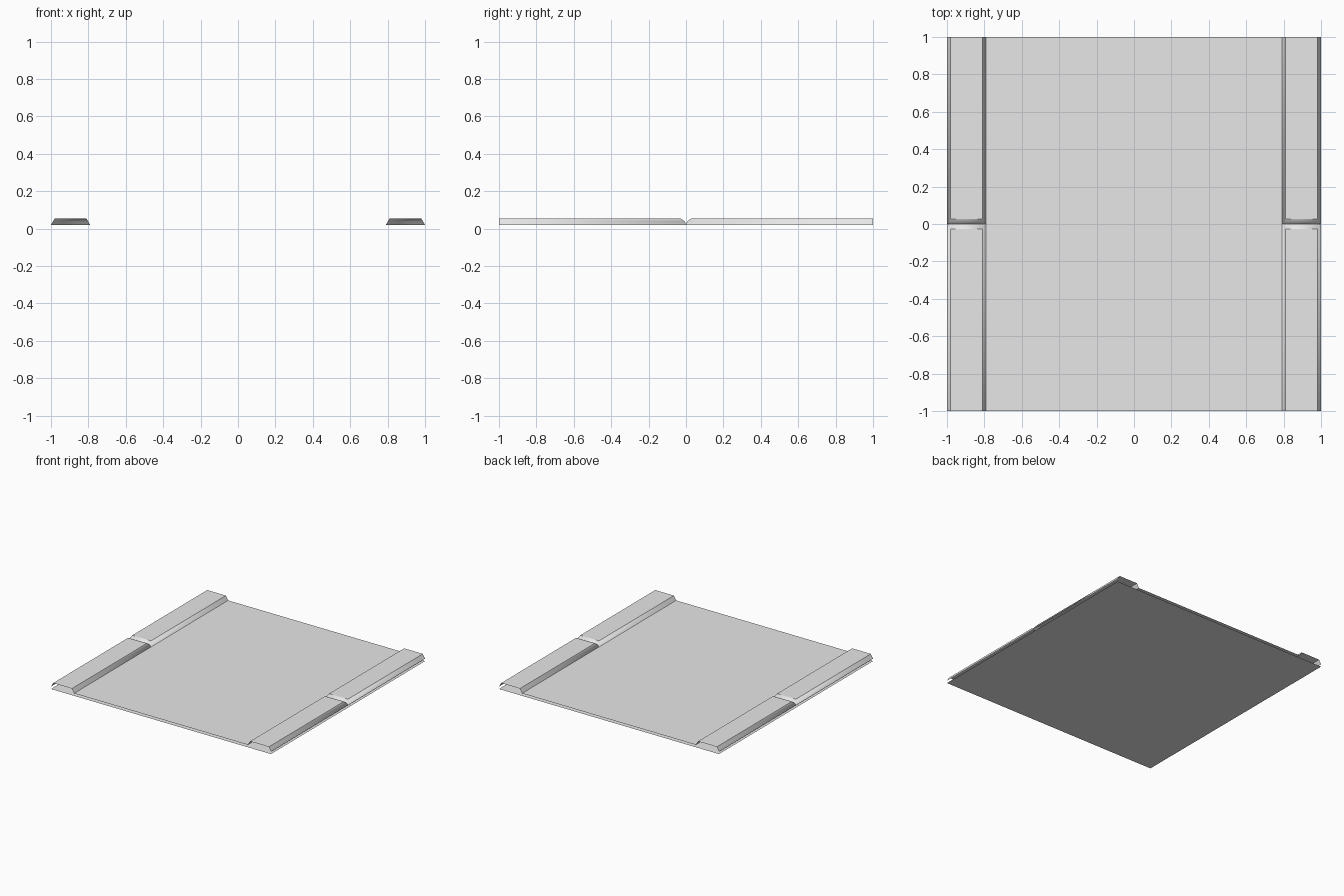
import bpy

cube = bpy.data.objects.get("Cube")
if cube:
    bpy.data.objects.remove(cube, do_unlink=True)

grey = bpy.data.materials.new("light_grey")
grey.use_nodes = True
colour = (0.8, 0.8, 0.8, 1)
grey.diffuse_color = colour
grey.node_tree.nodes["Principled BSDF"].inputs["Base Color"].default_value = colour

LOW, HIGH = 0.02, 0.054      # underside and top of the kerbs
OUTER, INNER = 1.0, 0.79     # kerb extent across
LEAN = 0.02                  # how far the sloped sides lean in


def add_object(name, verts, faces):
    mesh = bpy.data.meshes.new(name)
    mesh.from_pydata(verts, [], faces)
    mesh.materials.append(grey)
    obj = bpy.data.objects.new(name, mesh)
    bpy.context.collection.objects.link(obj)
    return obj


def sheet(name, half_x, z):
    add_object(name, [(-half_x, -1, z), (half_x, -1, z),
                      (half_x, 1, z), (-half_x, 1, z)], [(0, 1, 2, 3)])


def kerb(name, sx, sy):
    # Side outline (y, z): outer end, top, chamfer to the joint, joint wall
    outline = [(1, LOW), (1, HIGH), (0.027, HIGH), (0.005, 0.037), (0.001, LOW)]
    n = len(outline)
    verts = []
    for edge, inward in ((OUTER, -1), (INNER, 1)):
        for y, z in outline:
            lean = LEAN * (z - LOW) / (HIGH - LOW)
            verts.append((sx * (edge + inward * lean), sy * y, z))
    # Two sloped sides, then top, chamfer and joint wall; far end and base open
    faces = [tuple(range(n)), tuple(reversed(range(n, 2 * n)))]
    faces += [(i + 1, i, n + i, n + i + 1) for i in range(1, n - 1)]
    if sx * sy < 0:
        faces = [tuple(reversed(f)) for f in faces]
    mesh = add_object(name, verts, faces).data
    mesh.shade_smooth()
    # Keep the flat top crisp
    for e in mesh.edges:
        if all(mesh.vertices[v].co.z > HIGH - 0.001 for v in e.vertices):
            e.use_edge_sharp = True


# Ground sheet and the raised floor between the kerbs
sheet("base_sheet", 1.0, 0)
sheet("floor_sheet", INNER, LOW)

# Two kerb pieces along each side, meeting in a notch
for side, sx in (("left", 1), ("right", -1)):
    for end, sy in (("back", 1), ("front", -1)):
        kerb(f"{side}_{end}_kerb", sx, sy)
